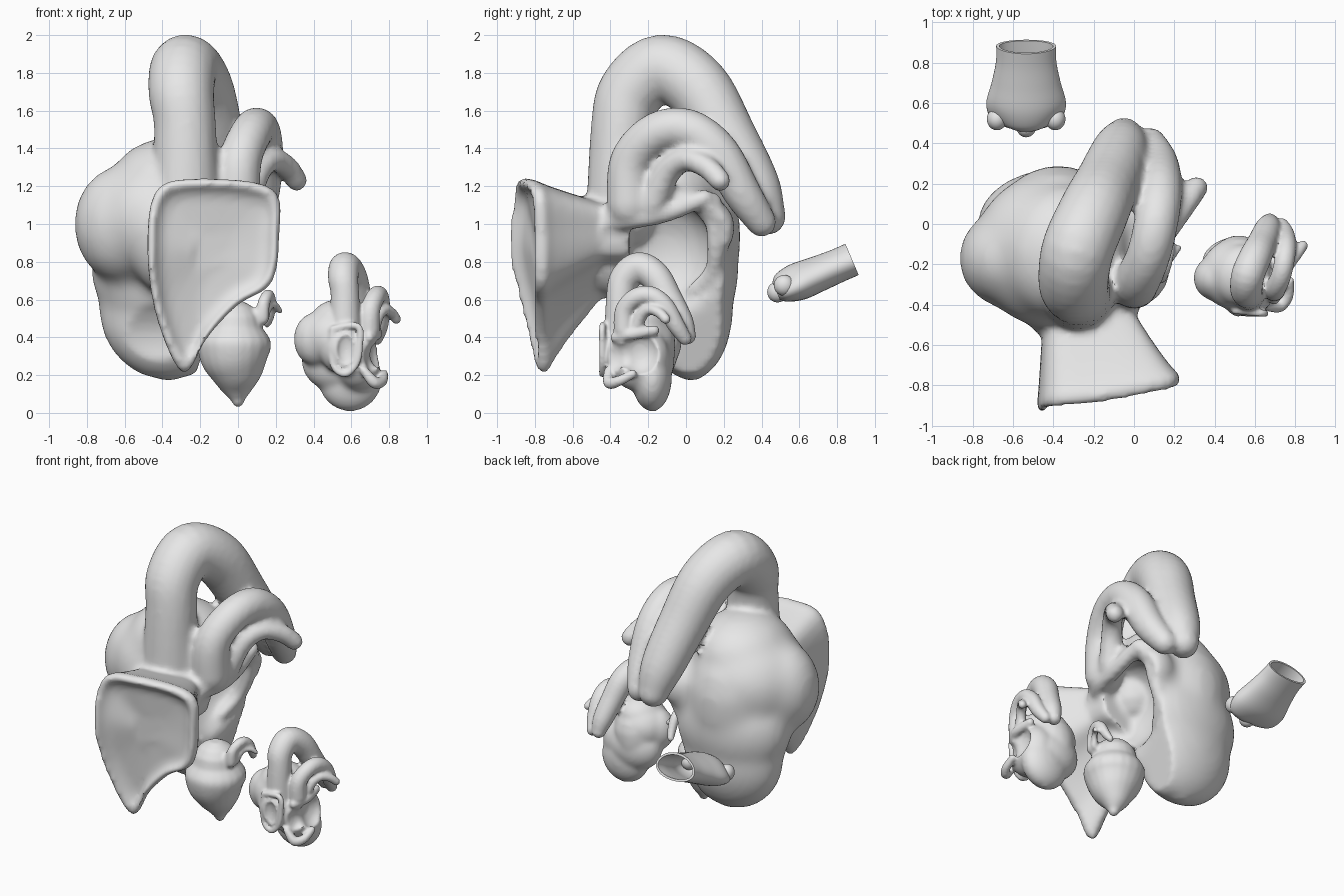
import bpy
import bmesh
import math
from mathutils import Vector, Matrix

if "Cube" in bpy.data.objects:
    bpy.data.objects.remove(bpy.data.objects["Cube"], do_unlink=True)

clay = bpy.data.materials.new("plain grey clay")
clay.use_nodes = True
clay.diffuse_color = (0.8, 0.8, 0.8, 1)
clay.node_tree.nodes["Principled BSDF"].inputs["Base Color"].default_value = (0.8, 0.8, 0.8, 1)


def spline(points, steps, closed=False):
    """Smooth curve through points of any dimension."""
    pts = [Vector(p) for p in points]
    n = len(pts)
    out = []
    for i in range(n if closed else n - 1):
        if closed:
            a, b, c, d = (pts[(i + k) % n] for k in (-1, 0, 1, 2))
        else:
            a, b, c, d = (pts[min(max(i + k, 0), n - 1)] for k in (-1, 0, 1, 2))
        for s in range(steps):
            t = s / steps
            out.append(0.5 * (2 * b + (c - a) * t + (2 * a - 5 * b + 4 * c - d) * t * t
                              + (3 * b - a - 3 * c + d) * t ** 3))
    if not closed:
        out.append(pts[-1])
    return out


def loft(bm, rings):
    """Closed skin over rings of equal length."""
    loops = [[bm.verts.new(p) for p in ring] for ring in rings]
    for a, b in zip(loops, loops[1:]):
        for i in range(len(a)):
            j = (i + 1) % len(a)
            bm.faces.new((a[i], a[j], b[j], b[i]))
    bm.faces.new(loops[0][::-1])
    bm.faces.new(loops[-1])


def blob(bm, centre, radii):
    m = Matrix.Translation(centre) @ Matrix.Diagonal((*radii, 1))
    bmesh.ops.create_uvsphere(bm, u_segments=28, v_segments=18, radius=1, matrix=m)


def tube(bm, path):
    """Round-ended vessel; each point is x, y, z, radius."""
    pts = spline(path, 5)
    spots = [(p.xyz, p.w) for p in pts]
    first = (spots[0][0] - spots[1][0]).normalized()
    last = (spots[-1][0] - spots[-2][0]).normalized()
    caps = [math.radians(a) for a in (25, 50, 75)]
    p, r = spots[0]
    head = [(p + first * r * math.sin(a), r * math.cos(a)) for a in reversed(caps)]
    p, r = spots[-1]
    tail = [(p + last * r * math.sin(a), r * math.cos(a)) for a in caps]
    spots = head + spots + tail
    side = first.orthogonal()
    rings = []
    for i, (p, r) in enumerate(spots):
        along = (spots[min(i + 1, len(spots) - 1)][0] - spots[max(i - 1, 0)][0]).normalized()
        side = (side - along * side.dot(along)).normalized()
        other = along.cross(side)
        turns = [math.tau * k / 20 for k in range(20)]
        rings.append([p + (side * math.cos(a) + other * math.sin(a)) * r for a in turns])
    loft(bm, rings)


def make(name, bm):
    bmesh.ops.recalc_face_normals(bm, faces=bm.faces)
    me = bpy.data.meshes.new(name)
    bm.to_mesh(me)
    bm.free()
    ob = bpy.data.objects.new(name, me)
    bpy.context.collection.objects.link(ob)
    return ob


def bake(ob):
    dg = bpy.context.evaluated_depsgraph_get()
    me = bpy.data.meshes.new_from_object(ob.evaluated_get(dg))
    ob.modifiers.clear()
    ob.data = me


def fuse(ob, voxel, smooth):
    """Melt overlapping shapes into one soft skin."""
    r = ob.modifiers.new("fuse", 'REMESH')
    r.mode = 'VOXEL'
    r.voxel_size = voxel
    s = ob.modifiers.new("soften", 'SMOOTH')
    s.factor = 0.5
    s.iterations = smooth
    bake(ob)


def finish(ob):
    me = ob.data
    me.polygons.foreach_set("use_smooth", [True] * len(me.polygons))
    me.set_sharp_from_angle(angle=math.radians(50))
    me.materials.clear()
    me.materials.append(clay)


def carve(body, cuts):
    """Scoop the cut shapes out of a fused body."""
    cutter = make("cutter", cuts)
    cutter.hide_render = True
    fuse(cutter, 0.05, 1)
    b = body.modifiers.new("carve", 'BOOLEAN')
    b.operation = 'DIFFERENCE'
    b.solver = 'EXACT'
    b.object = cutter
    bake(body)
    bpy.data.objects.remove(cutter, do_unlink=True)


def grow(body, extra):
    """Add more closed shapes to a body before the final fuse."""
    bmesh.ops.recalc_face_normals(extra, faces=extra.faces)
    extra.from_mesh(body.data)
    extra.to_mesh(body.data)
    extra.free()


AORTA = [(-.28, -.34, 1.05, .19), (-.28, -.34, 1.5, .165), (-.3, -.29, 1.7, .175),
         (-.28, -.13, 1.825, .18), (-.2, .06, 1.72, .175), (-.13, .21, 1.47, .16),
         (-.07, .36, 1.2, .14), (-.05, .43, 1.04, .1)]
ARTERY = [(0, -.3, 1.1, .12), (.01, -.29, 1.33, .115), (.07, -.16, 1.48, .11),
          (.11, .01, 1.5, .11), (.13, .17, 1.38, .11), (.12, .3, 1.16, .1), (.08, .4, 1.01, .08)]
BRANCH = [(.04, -.18, 1.1, .08), (.1, -.1, 1.27, .07), (.18, 0, 1.34, .062),
          (.26, .11, 1.3, .06), (.31, .18, 1.23, .058)]


def chambers(bm, tip):
    # Upper chamber with its pointed side lobe
    blob(bm, (-.61, -.17, 1.0), (.26, .25, .31))
    blob(bm, (-.4, -.13, 1.03), (.4, .39, .36))
    blob(bm, (-.35, -.14, 1.2), (.33, .34, .26))
    blob(bm, (-.33, -.36, .9), (.24, .24, .3))
    # Lower chamber running down to the tip
    tube(bm, [(-.38, -.04, 1.0, .33), (-.37, -.02, .8, .31), (tip, .02, .58, .23)])
    blob(bm, (-.36, 0, .75), (.42, .28, .36))
    blob(bm, (tip, .02, .55), (.37, .23, .38))
    tube(bm, [(tip, .03, .45, .19), (tip, .04, .32, .12), (tip, .04, .2, .045)])


# Large opened heart: chambers with the side and lower front cut away
bm = bmesh.new()
chambers(bm, -.37)
blob(bm, (-.05, -.1, .98), (.2, .37, .24))
large = make("large_opened_heart", bm)
fuse(large, 0.035, 8)
cuts = bmesh.new()
slant = Matrix.Translation((.4, .25, .5)) @ Matrix.Rotation(.32, 4, 'Y') @ Matrix.Diagonal((1, 2, 1.15, 1))
bmesh.ops.create_cube(cuts, size=1, matrix=slant)
blob(cuts, (-.06, -.13, .84), (.22, .28, .3))
blob(cuts, (-.5, -.46, .33), (.5, .34, .34))
carve(large, cuts)

# Flared front panel with a raised rim, narrowing to the heart
panel = bmesh.new()
outline = spline([(-.43, -.9, 1.18), (-.2, -.88, 1.24), (.18, -.81, 1.19), (.22, -.79, .95),
                  (.18, -.79, .69), (0, -.79, .57), (-.16, -.79, .4), (-.29, -.78, .21),
                  (-.43, -.85, .5), (-.48, -.93, .87)], 6, True)
middle = Vector((-.14, -.84, .85))
neck = Vector((-.23, -.45, .92))


def inset(k, depth):
    return [middle + (p - middle) * k + Vector((0, depth, 0)) for p in outline]


def throat(t):
    ring = []
    for p in outline:
        goal = neck + (p - middle) * Vector((.65, 0, .5)).x
        goal = Vector((goal.x, neck.y, neck.z + (p.z - middle.z) * .5))
        q = p.lerp(goal, t ** .85)
        q.y = p.y + .045 + (neck.y - p.y - .045) * t
        ring.append(q)
    return ring


rings = [inset(.3, .05), inset(.72, .04), inset(.83, .025), inset(.9, -.008), inset(.96, -.012), inset(1, .015)]
rings += [throat(t) for t in (0, .15, .35, .6, .8, 1)]
rings.append([p + Vector((0, .15, 0)) for p in rings[-1]])
loft(panel, rings)
for vessel in (AORTA, ARTERY, BRANCH):
    tube(panel, vessel)
# Lip below the vessel roots and the fold at the back of the cavity
tube(panel, [(-.06, -.45, 1.0, .04), (.03, -.3, 1.02, .05), (.05, -.1, 1.06, .05), (.04, .1, 1.14, .045)])
tube(panel, [(0, .14, 1.12, .05), (-.04, .16, .9, .05), (-.1, .14, .75, .045), (-.16, .04, .64, .04)])
grow(large, panel)
fuse(large, 0.02, 5)
finish(large)

# Small opened heart: full chambers with a front window and a side opening
bm = bmesh.new()
chambers(bm, -.22)
blob(bm, (-.12, -.13, .78), (.3, .36, .38))
blob(bm, (-.26, -.42, .88), (.17, .2, .3))
small = make("small_opened_heart", bm)
fuse(small, 0.035, 4)
cuts = bmesh.new()
blob(cuts, (-.27, -.64, .88), (.13, .12, .23))
blob(cuts, (.2, -.12, .85), (.22, .25, .27))
blob(cuts, (.06, -.5, .8), (.12, .22, .2))
carve(small, cuts)
bm = bmesh.new()
for vessel in (AORTA, ARTERY, BRANCH):
    tube(bm, vessel)
# Window rim and the folded lower flap
rim = [(-.42, -.52, 1.12), (-.13, -.55, 1.15), (-.11, -.55, .92), (-.15, -.55, .72),
       (-.28, -.55, .6), (-.42, -.53, .72)]
tube(bm, [(*p, .04) for p in rim + rim[:1]])
tube(bm, [(-.06, -.48, .64, .05), (.06, -.47, .5, .07), (.15, -.36, .52, .06), (.17, -.2, .6, .05)])
tube(bm, [(0, -.4, 1.02, .06), (.08, -.2, 1.06, .07), (.06, .05, 1.1, .06)])
grow(small, bm)
fuse(small, 0.022, 4)
small.data.transform(Matrix.Translation((.695, -.19, -.07)) @ Matrix.Scale(.46, 4))
finish(small)

# Small closed heart: egg-shaped body with little vessels
bm = bmesh.new()
tube(bm, [(0, -.2, .065, .035), (-.005, -.2, .13, .09), (-.01, -.21, .21, .145),
          (-.02, -.22, .3, .185), (-.02, -.22, .38, .195), (-.02, -.22, .45, .15)])
shift = Vector((.13, -.17, .17))
for vessel in (ARTERY, BRANCH):
    tube(bm, [(*(Vector(p[:3]) * .3 + shift), p[3] * .3) for p in vessel])
tube(bm, [(.02, -.25, .45, .06), (.08, -.25, .5, .045), (.13, -.26, .54, .03)])
closed = make("small_closed_heart", bm)
fuse(closed, 0.011, 10)
finish(closed)

# Separate valve tube: open mouth, swollen root, lobed end
bm = bmesh.new()
start, end = Vector((-.535, .48, .64)), Vector((-.535, .88, .81))
axis = (end - start).normalized()
across = Vector((1, 0, 0))
up = across.cross(axis)


def valve_ring(t, rx, rz, lobes):
    ring = []
    for i in range(48):
        a = math.tau * i / 48
        k = 1 + lobes * math.cos(3 * a + math.pi / 2)
        ring.append(start.lerp(end, t) + across * rx * k * math.cos(a) + up * rz * k * math.sin(a))
    return ring


profile = spline([(0, .1, .05, .15), (.08, .165, .08, .12), (.28, .195, .1, .06),
                  (.55, .17, .095, .03), (.8, .15, .09, .02), (1, .148, .09, .03)], 5)
outer = [valve_ring(*p) for p in profile]
inner = [valve_ring(p[0], p[1] - .015, p[2] - .015, p[3]) for p in reversed(profile[3:])]
loft(bm, outer + inner)
for x, y, z in ((-.145, .04, .035), (0, .005, 0), (.145, .04, .035)):
    blob(bm, start + Vector((x, y, z)), (.05, .055, .055))
finish(make("valve_tube", bm))
